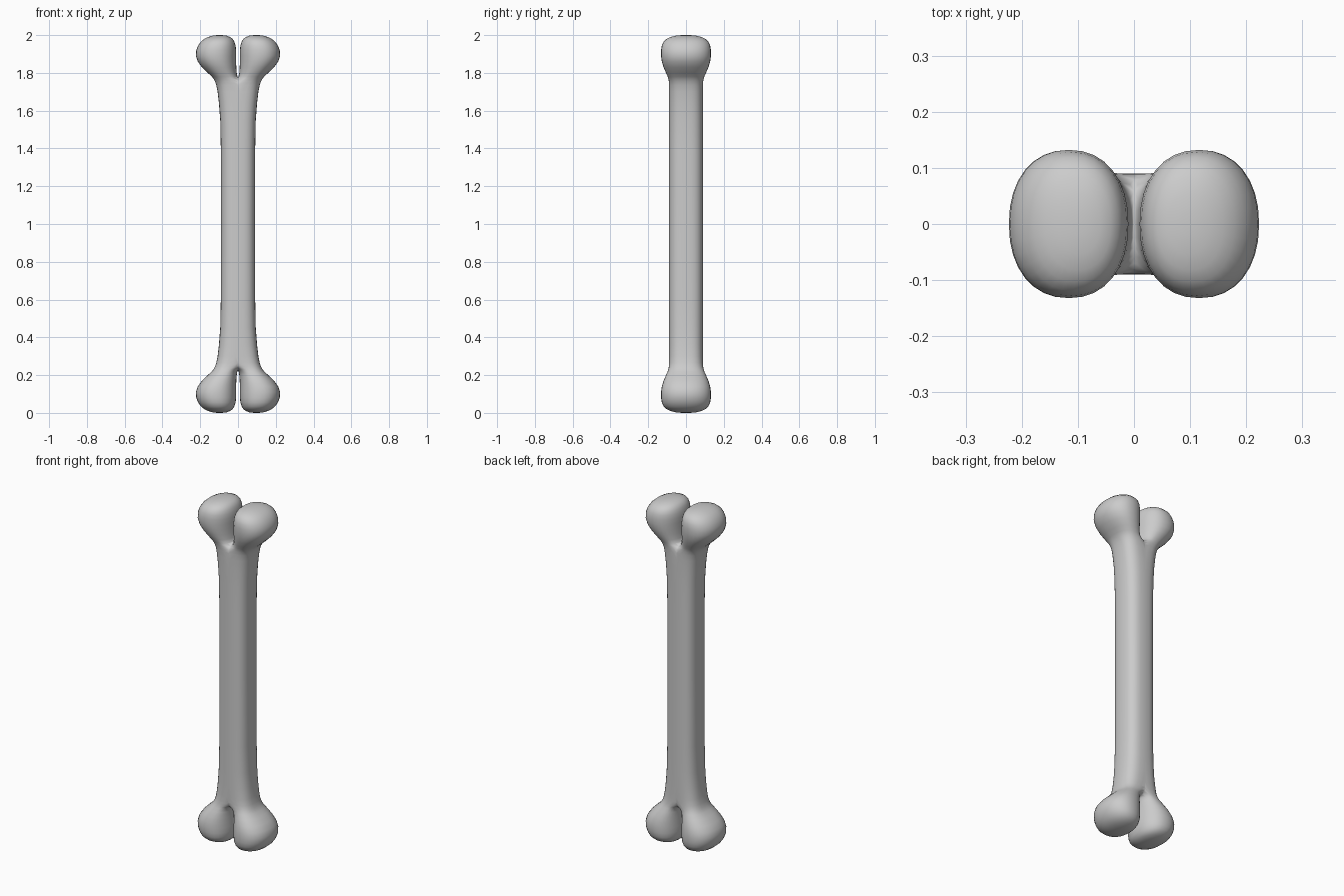
import bpy, bmesh
from math import cos, sin, pi

if "Cube" in bpy.data.objects:
    bpy.data.objects.remove(bpy.data.objects["Cube"])

SEGMENTS = 32

# Upper right quarter of the bone: z, inner x, outer x, half depth in y, squareness
RINGS = [
    (1.000, -.090, .090, .090, 2.8),
    (1.400, -.091, .091, .090, 2.8),
    (1.550, -.094, .094, .090, 2.8),
    (1.640, -.095, .101, .090, 2.8),
    (1.700, -.082, .108, .090, 2.8),
    (1.735, -.060, .115, .090, 2.7),
    (1.755, -.032, .122, .091, 2.6),
    (1.768, -.010, .129, .093, 2.5),
    (1.780,  .003, .138, .097, 2.4),
    (1.800,  .007, .160, .106, 2.3),
    (1.830,  .009, .191, .119, 2.2),
    (1.860,  .010, .213, .128, 2.2),
    (1.890,  .010, .223, .132, 2.2),
    (1.920,  .010, .221, .132, 2.2),
    (1.945,  .013, .211, .128, 2.2),
    (1.965,  .019, .197, .119, 2.2),
    (1.980,  .028, .179, .103, 2.2),
    (1.990,  .041, .159, .082, 2.2),
    (1.997,  .060, .135, .053, 2.1),
    (2.000,  .085, .110, .020, 2.0),
]


def rounded(value, n):
    return (1 if value >= 0 else -1) * abs(value) ** (2 / n)


def add_ring(bm, z, x0, x1, half_y, n):
    cx, rx = (x0 + x1) / 2, (x1 - x0) / 2
    angles = [2 * pi * i / SEGMENTS for i in range(SEGMENTS)]
    return [bm.verts.new((cx + rx * rounded(cos(a), n),
                          half_y * rounded(sin(a), n), z - 1)) for a in angles]


# Loft the half shaft and its knob
bm = bmesh.new()
loops = [add_ring(bm, *ring) for ring in RINGS]
for low, high in zip(loops, loops[1:]):
    for i in range(SEGMENTS):
        j = (i + 1) % SEGMENTS
        bm.faces.new((low[i], low[j], high[j], high[i]))
bm.faces.new(loops[-1])

# Trim at the centre plane so the two lobes fuse into one shaft
bmesh.ops.bisect_plane(bm, geom=bm.verts[:] + bm.edges[:] + bm.faces[:], dist=1e-5,
                       plane_co=(0, 0, 0), plane_no=(1, 0, 0), clear_inner=True)
for face in bm.faces:
    face.smooth = True
mesh = bpy.data.meshes.new("bone")
bm.to_mesh(mesh)
bm.free()

# Mirror left-right and top-bottom
bone = bpy.data.objects.new("bone", mesh)
bone.location.z = 1
bpy.context.collection.objects.link(bone)
mirror = bone.modifiers.new("mirror", 'MIRROR')
mirror.use_axis = (True, False, True)
mirror.merge_threshold = 0.0005
